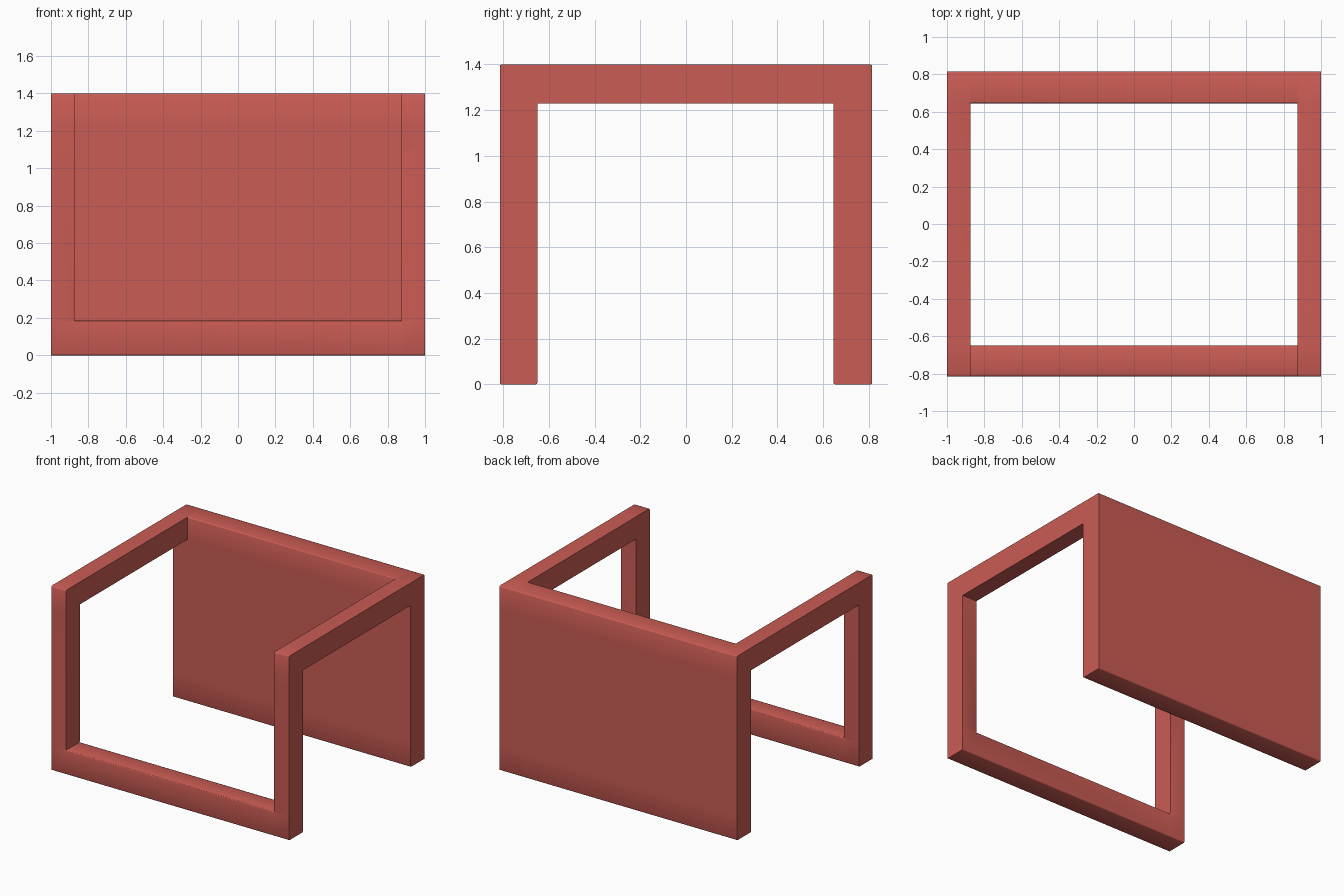
import bpy, bmesh

if "Cube" in bpy.data.objects:
    bpy.data.objects.remove(bpy.data.objects["Cube"])

# Grid lines that separate posts, rails, bar and panel
XS = [-1.0, -0.875, 0.875, 1.0]
YS = [-0.815, -0.65, 0.645, 0.815]
ZS = [0.0, 0.185, 1.23, 1.4]


def is_solid(i, j, k):
    if not all(0 <= n <= 2 for n in (i, j, k)):
        return False
    back_panel = j == 2
    front_post = i != 1 and j == 0
    top_rail = i != 1 and k == 2
    front_bar = j == 0 and k == 0
    return back_panel or front_post or top_rail or front_bar


def add_outer_faces(bm, cell):
    """Add only those sides of a cell that touch empty space."""
    for axis in range(3):
        for step in (0, 1):
            neighbour = list(cell)
            neighbour[axis] += 1 if step else -1
            if is_solid(*neighbour):
                continue
            u, v = (axis + 1) % 3, (axis + 2) % 3
            loop = [(0, 0), (1, 0), (1, 1), (0, 1)]
            if not step:
                loop.reverse()
            verts = []
            for du, dv in loop:
                n = list(cell)
                n[axis] += step
                n[u] += du
                n[v] += dv
                verts.append(bm.verts.new((XS[n[0]], YS[n[1]], ZS[n[2]])))
            bm.faces.new(verts)


red = bpy.data.materials.new("brick_red")
red.diffuse_color = (0.597, 0.107, 0.089, 1)
red.use_nodes = True
red.node_tree.nodes["Principled BSDF"].inputs["Base Color"].default_value = red.diffuse_color

# One seamless frame: back panel, two side frames, front bar
bm = bmesh.new()
for i in range(3):
    for j in range(3):
        for k in range(3):
            if is_solid(i, j, k):
                add_outer_faces(bm, (i, j, k))
bmesh.ops.remove_doubles(bm, verts=bm.verts[:], dist=1e-4)

# Slightly eased long edges
long_edges = [e for e in bm.edges
              if len(e.link_faces) == 2
              and e.calc_face_angle_signed() > 1.0
              and abs(e.verts[0].co.x - e.verts[1].co.x) > 0.01]
bmesh.ops.bevel(bm, geom=long_edges, offset=0.008, segments=2,
                profile=0.5, affect='EDGES', clamp_overlap=True)

mesh = bpy.data.meshes.new("panel_and_frame")
bm.to_mesh(mesh)
bm.free()
mesh.materials.append(red)
frame = bpy.data.objects.new("panel_and_frame", mesh)
bpy.context.collection.objects.link(frame)

bpy.context.view_layer.objects.active = frame
frame.select_set(True)
bpy.ops.object.shade_smooth_by_angle(angle=0.87)
